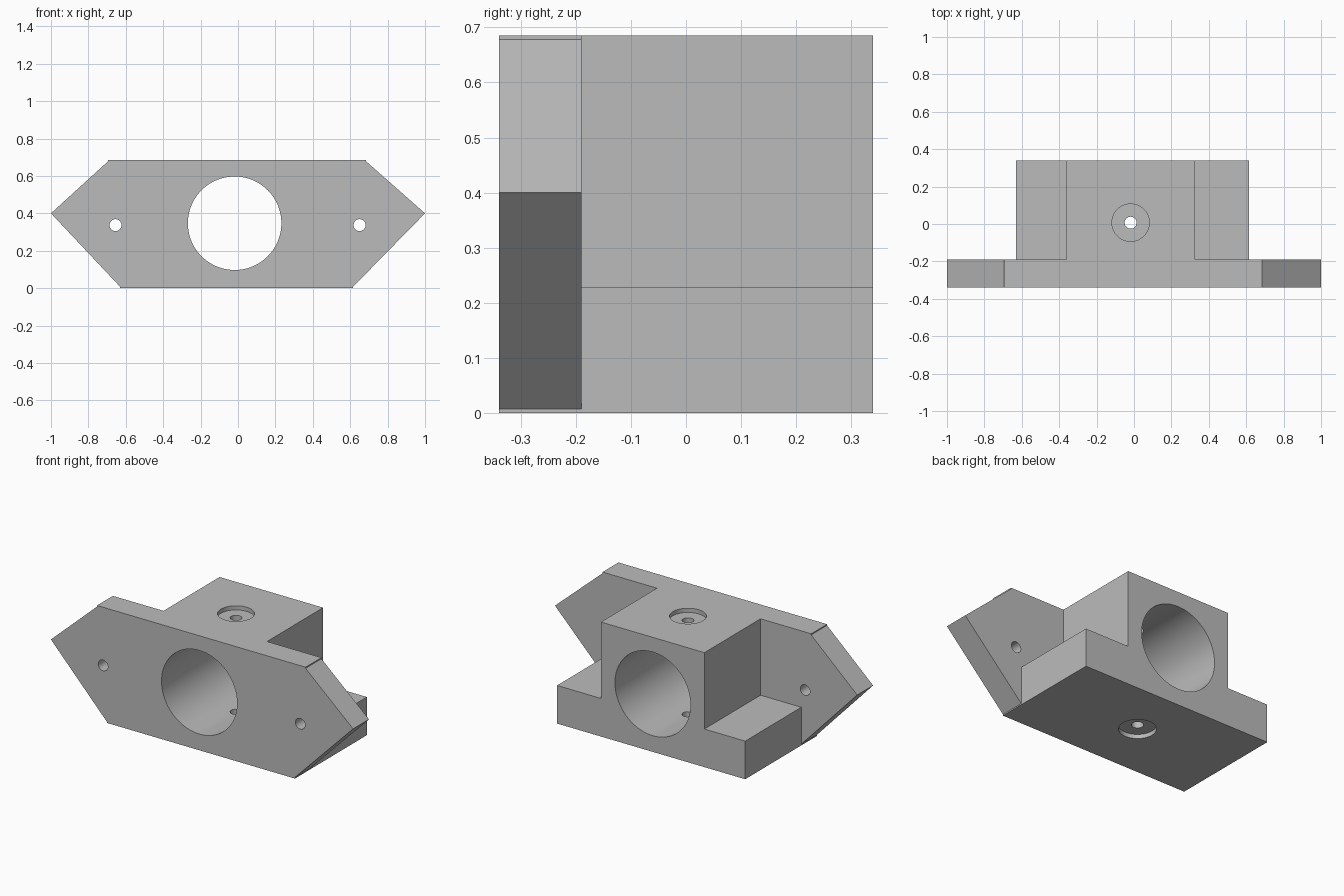
import bpy
import bmesh
from math import pi
from mathutils import Matrix

cube = bpy.data.objects.get("Cube")
if cube:
    bpy.data.objects.remove(cube, do_unlink=True)

FRONT, STEP, BACK = -0.34, -0.19, 0.34
TOP = 0.685
BORE_X, BORE_Z = -0.018, 0.347

grey = bpy.data.materials.new("plain_grey")
grey.use_nodes = True
colour = (0.5, 0.5, 0.5, 1)
grey.diffuse_color = colour
grey.node_tree.nodes["Principled BSDF"].inputs["Base Color"].default_value = colour


def add_object(name, bm):
    bmesh.ops.recalc_face_normals(bm, faces=bm.faces)
    mesh = bpy.data.meshes.new(name)
    bm.to_mesh(mesh)
    bm.free()
    mesh.materials.append(grey)
    obj = bpy.data.objects.new(name, mesh)
    bpy.context.collection.objects.link(obj)
    return obj


def extrude_profile(name, points, y0, y1):
    """Extrude an (x, z) outline from y0 to y1."""
    bm = bmesh.new()
    face = bm.faces.new([bm.verts.new((x, y0, z)) for x, z in points])
    new = bmesh.ops.extrude_face_region(bm, geom=[face])["geom"]
    verts = [v for v in new if isinstance(v, bmesh.types.BMVert)]
    bmesh.ops.translate(bm, verts=verts, vec=(0, y1 - y0, 0))
    return add_object(name, bm)


def cylinder(name, centre, radius, depth, along_y=False, sides=64):
    bm = bmesh.new()
    turn = Matrix.Rotation(pi / 2 if along_y else 0, 4, "X")
    bmesh.ops.create_cone(bm, cap_ends=True, segments=sides, radius1=radius,
                          radius2=radius, depth=depth,
                          matrix=Matrix.Translation(centre) @ turn)
    obj = add_object(name, bm)
    obj.hide_render = True
    return obj


def combine(target, other, operation):
    """Apply a boolean and remove the helper object."""
    mod = target.modifiers.new(operation.lower(), "BOOLEAN")
    mod.operation = operation
    mod.solver = "EXACT"
    mod.object = other
    bpy.context.view_layer.objects.active = target
    bpy.ops.object.modifier_apply(modifier=mod.name)
    bpy.data.objects.remove(other, do_unlink=True)


# Pointed mounting plate with small shoulders at top and bottom
bracket = extrude_profile("bearing_bracket", [
    (-0.63, 0), (0.615, 0), (0.615, 0.007), (1, 0.4), (0.685, 0.678),
    (0.685, TOP), (-0.695, TOP), (-0.695, 0.678), (-1, 0.4), (-0.63, 0.007),
], FRONT, STEP)

# Housing block standing on a wide foot
housing = extrude_profile("housing", [
    (-0.63, 0), (0.615, 0), (0.615, 0.228), (0.325, 0.228),
    (0.325, TOP), (-0.36, TOP), (-0.36, 0.228), (-0.63, 0.228),
], STEP, BACK)
combine(bracket, housing, "UNION")

# Main bore, screw holes, and vertical hole with a counterbore at each end
cutters = [
    cylinder("bore_cutter", (BORE_X, 0, BORE_Z), 0.25, 1, True, 96),
    cylinder("vertical_hole_cutter", (BORE_X, 0.007, BORE_Z), 0.032, 1, sides=32),
]
for x in (-0.655, 0.65):
    cutters.append(cylinder("screw_cutter", (x, FRONT, 0.337), 0.032, 0.6, True, 32))
for z in (0, TOP):
    cutters.append(cylinder("counterbore_cutter", (BORE_X, 0.007, z), 0.1, 0.05))
for cutter in cutters:
    combine(bracket, cutter, "DIFFERENCE")

# Smooth bores, sharp block edges
bpy.ops.object.select_all(action="DESELECT")
bracket.select_set(True)
bpy.context.view_layer.objects.active = bracket
bpy.ops.object.shade_smooth_by_angle(angle=pi / 6)
